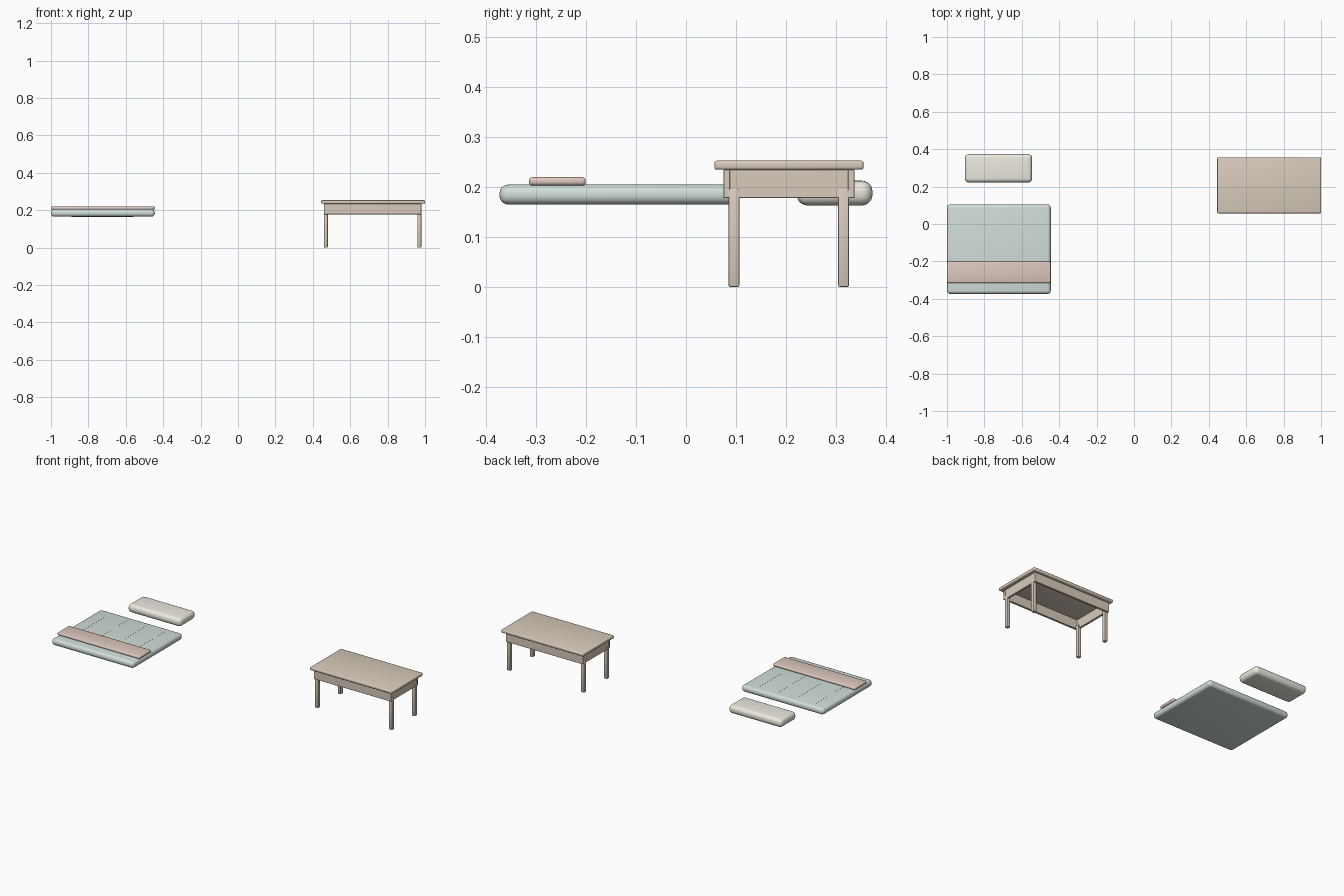
import bpy

if "Cube" in bpy.data.objects:
    bpy.data.objects.remove(bpy.data.objects["Cube"])


def material(name, rgb):
    m = bpy.data.materials.new(name)
    m.diffuse_color = (*rgb, 1)
    m.use_nodes = True
    m.node_tree.nodes["Principled BSDF"].inputs["Base Color"].default_value = m.diffuse_color
    return m


WOOD = material("wood", (0.69, 0.60, 0.50))
TEAL = material("blanket_cloth", (0.64, 0.73, 0.70))
ROSE = material("fold_cloth", (0.72, 0.58, 0.51))
CREAM = material("pillow_cloth", (0.84, 0.82, 0.74))


def box(name, x, y, z, mat, bevel=0.0, segments=3):
    """Rounded box from (min, max) extents."""
    ext = (x, y, z)
    bpy.ops.mesh.primitive_cube_add(size=1, location=[(a + b) / 2 for a, b in ext])
    ob = bpy.context.object
    ob.name = name
    ob.scale = [b - a for a, b in ext]
    bpy.ops.object.transform_apply(location=False, rotation=False, scale=True)
    ob.data.materials.append(mat)
    if bevel:
        mod = ob.modifiers.new("round", 'BEVEL')
        mod.width, mod.segments = bevel, segments
        bpy.ops.object.modifier_apply(modifier=mod.name)
        bpy.ops.object.shade_smooth_by_angle()
    return ob


# Bedding: quilt, folded band, pillow
box("quilt", (-1, -0.445), (-0.374, 0.105), (0.165, 0.205), TEAL, 0.018, 5)
box("folded_band", (-1, -0.445), (-0.315, -0.201), (0.203, 0.22), ROSE, 0.007)
box("pillow", (-0.904, -0.545), (0.222, 0.374), (0.163, 0.213), CREAM, 0.022, 5)

# Quilt stitching lines, barely above the cloth
for i in range(4):
    cx = -0.92 + i * 0.127
    box(f"quilt_seam_{i + 1}", (cx - 0.002, cx + 0.002), (-0.28, 0.075),
        (0.202, 0.2055), TEAL)

# Table top
box("table_top", (0.445, 1.0), (0.057, 0.356), (0.235, 0.253), WOOD, 0.005)

# Open apron made of four boards
for name, y in (("front", (0.075, 0.088)), ("back", (0.325, 0.338))):
    box(name + "_apron", (0.459, 0.980), y, (0.178, 0.235), WOOD, 0.001, 1)
for name, x in (("left", (0.461, 0.474)), ("right", (0.965, 0.978))):
    box(name + "_apron", x, (0.085, 0.328), (0.178, 0.235), WOOD, 0.001, 1)

# Square legs
for side, x in (("left", (0.459, 0.480)), ("right", (0.959, 0.980))):
    for end, y in (("front", (0.085, 0.107)), ("back", (0.305, 0.327))):
        box(f"{end}_{side}_leg", x, y, (0, 0.197), WOOD, 0.003, 2)
